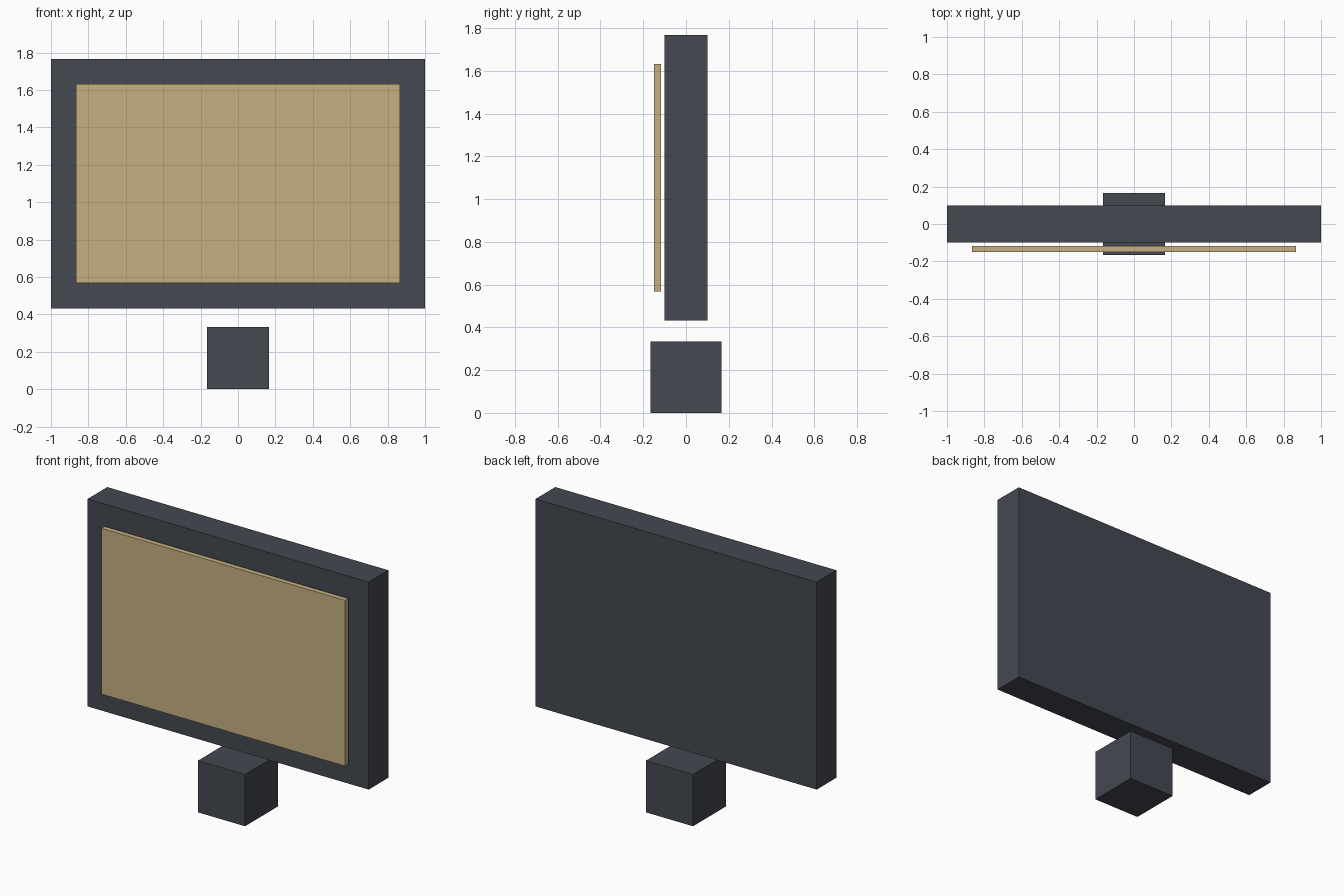
import bpy
from mathutils import Vector

default = bpy.data.objects.get("Cube")
if default:
    bpy.data.objects.remove(default, do_unlink=True)


def make_material(name, rgb):
    mat = bpy.data.materials.new(name)
    mat.use_nodes = True
    color = (*rgb, 1.0)
    mat.diffuse_color = color
    mat.node_tree.nodes["Principled BSDF"].inputs["Base Color"].default_value = color
    return mat


def make_box(name, low, high, mat):
    """Axis-aligned box between two opposite corners."""
    low, high = Vector(low), Vector(high)
    bpy.ops.mesh.primitive_cube_add(size=1, location=(low + high) / 2)
    box = bpy.context.object
    box.name = name
    box.scale = high - low
    bpy.ops.object.transform_apply(location=False, rotation=False, scale=True)
    box.data.materials.append(mat)
    return box


slate = make_material("slate grey", (0.058, 0.065, 0.082))
tan = make_material("tan", (0.565, 0.434, 0.222))

# Stand block, with a gap below the panel
make_box("stand", (-0.167, -0.167, 0), (0.167, 0.167, 0.333), slate)

# Main panel
make_box("panel", (-1, -0.1, 0.433), (1, 0.1, 1.767), slate)

# Screen plate floating just in front of the panel
make_box("screen", (-0.867, -0.15, 0.567), (0.867, -0.117, 1.633), tan)
